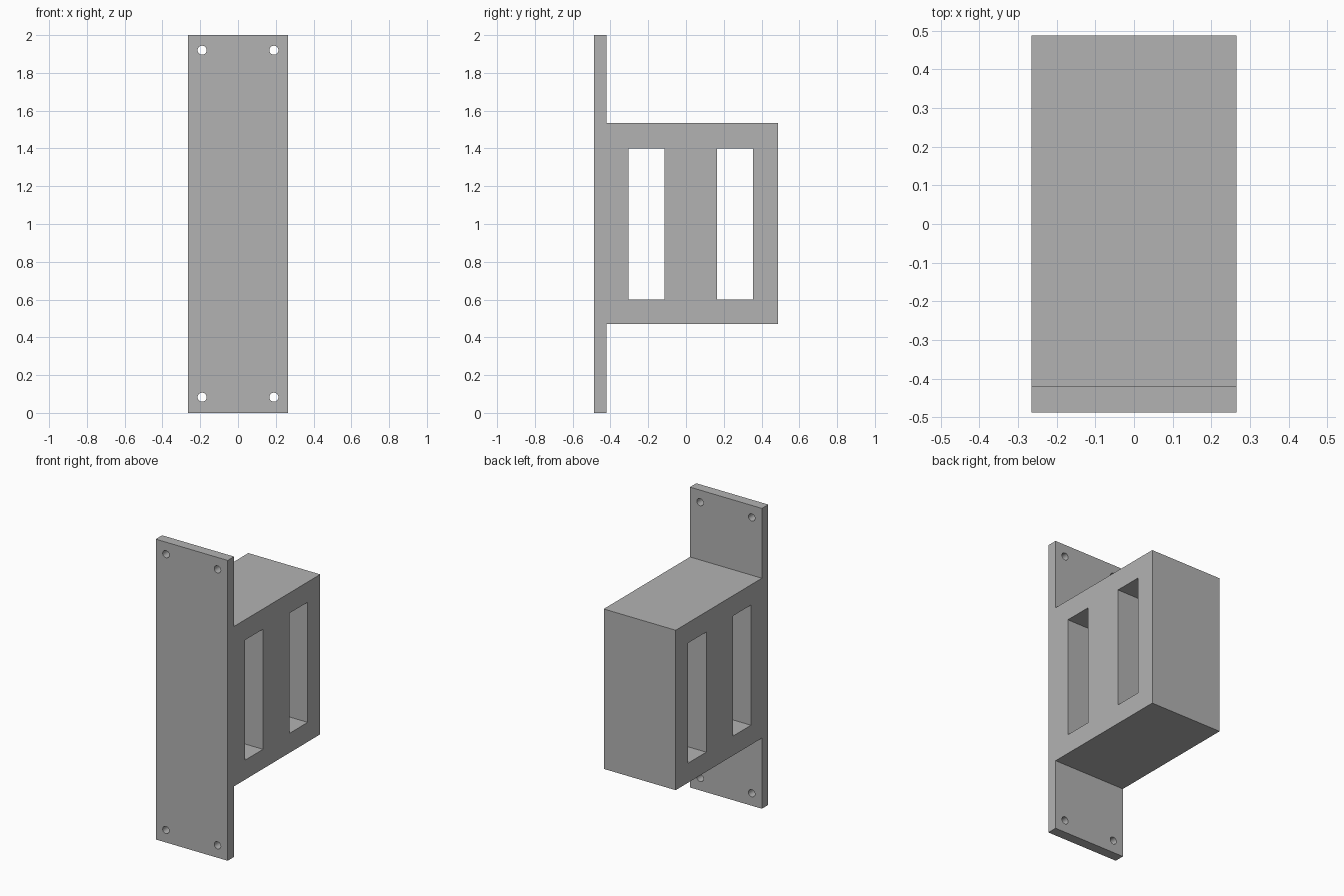
import bpy, bmesh, math
from mathutils import Matrix

cube = bpy.data.objects.get("Cube")
if cube:
    bpy.data.objects.remove(cube, do_unlink=True)

HALF_W = 0.265
FRONT, STEP, BACK = -0.487, -0.42, 0.487
TOP, BODY_LOW, BODY_HIGH = 2.0, 0.47, 1.535

grey = bpy.data.materials.new("plain grey")
grey.use_nodes = True
colour = (0.45, 0.45, 0.45, 1)
grey.diffuse_color = colour
grey.node_tree.nodes["Principled BSDF"].inputs["Base Color"].default_value = colour


def make_object(name, bm):
    bmesh.ops.recalc_face_normals(bm, faces=bm.faces[:])
    mesh = bpy.data.meshes.new(name)
    bm.to_mesh(mesh)
    bm.free()
    mesh.materials.append(grey)
    obj = bpy.data.objects.new(name, mesh)
    bpy.context.collection.objects.link(obj)
    return obj


# Side profile of flange plate and box, extruded across the width
profile = [(FRONT, 0), (STEP, 0), (STEP, BODY_LOW), (BACK, BODY_LOW),
           (BACK, BODY_HIGH), (STEP, BODY_HIGH), (STEP, TOP), (FRONT, TOP)]
bm = bmesh.new()
face = bm.faces.new([bm.verts.new((-HALF_W, y, z)) for y, z in profile])
extruded = bmesh.ops.extrude_face_region(bm, geom=[face])["geom"]
bmesh.ops.translate(bm, vec=(2 * HALF_W, 0, 0),
                    verts=[g for g in extruded if isinstance(g, bmesh.types.BMVert)])
bracket = make_object("mounting_bracket", bm)

# Cutters: two tall slots through the sides, four screw holes in the flanges
bm = bmesh.new()
for y in (-0.21, 0.26):
    bmesh.ops.create_cube(bm, size=1, matrix=Matrix.Translation((0, y, 1.0))
                          @ Matrix.Diagonal((1, 0.19, 0.8, 1)))
for x in (-0.19, 0.19):
    for z in (0.083, 1.92):
        bmesh.ops.create_cone(bm, cap_ends=True, segments=32, radius1=0.024,
                              radius2=0.024, depth=0.2,
                              matrix=Matrix.Translation((x, (FRONT + STEP) / 2, z))
                              @ Matrix.Rotation(math.pi / 2, 4, "X"))
cutter = make_object("slot_and_hole_cutter", bm)
cutter.hide_render = True

cut = bracket.modifiers.new("cut openings", "BOOLEAN")
cut.operation = "DIFFERENCE"
cut.solver = "EXACT"
cut.object = cutter

bpy.ops.object.select_all(action="DESELECT")
bracket.select_set(True)
bpy.context.view_layer.objects.active = bracket
bpy.ops.object.modifier_apply(modifier=cut.name)
bpy.data.objects.remove(cutter, do_unlink=True)
bpy.ops.object.shade_smooth_by_angle(angle=math.radians(30))
